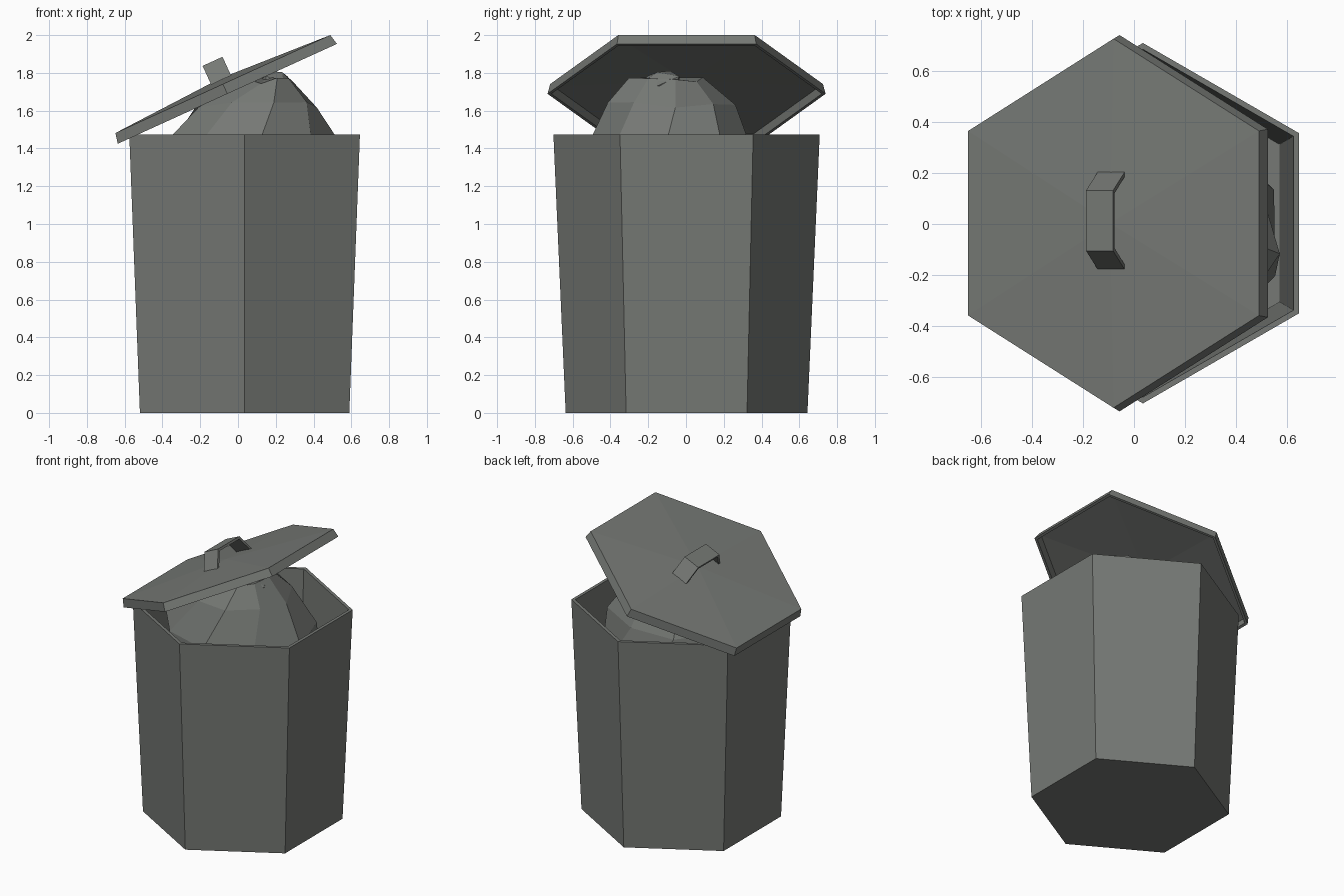
import bpy, bmesh, math, random
from mathutils import Matrix, Vector

if "Cube" in bpy.data.objects:
    bpy.data.objects.remove(bpy.data.objects["Cube"])

random.seed(4)


def material(name, rgb):
    m = bpy.data.materials.new(name)
    m.diffuse_color = (*rgb, 1)
    m.use_nodes = True
    m.node_tree.nodes["Principled BSDF"].inputs["Base Color"].default_value = m.diffuse_color
    return m


grey = material("dull grey", (0.18, 0.19, 0.177))


def finish(name, bm, matrix=Matrix()):
    bmesh.ops.remove_doubles(bm, verts=bm.verts, dist=1e-5)
    bmesh.ops.recalc_face_normals(bm, faces=bm.faces)
    me = bpy.data.meshes.new(name)
    bm.to_mesh(me)
    bm.free()
    me.materials.append(grey)
    ob = bpy.data.objects.new(name, me)
    ob.matrix_world = matrix
    bpy.context.collection.objects.link(ob)
    return ob


def loft(name, rings, matrix=Matrix()):
    """Join rings of equal point count; end rings may collapse to a point."""
    bm = bmesh.new()
    loops = [[bm.verts.new(p) for p in ring] for ring in rings]
    n = len(loops[0])
    for a, b in zip(loops, loops[1:]):
        for i in range(n):
            j = (i + 1) % n
            bm.faces.new((a[i], a[j], b[j], b[i]))
    return finish(name, bm, matrix)


def ellipse(n, cx, cy, rx, ry, z, jitter=0.0, start=math.pi / 2):
    pts = []
    for i in range(n):
        a = start + 2 * math.pi * i / n
        k = 1 + random.uniform(-jitter, jitter)
        pts.append((cx + rx * k * math.cos(a), cy + ry * k * math.sin(a),
                    z + random.uniform(-jitter, jitter) * 0.4))
    return pts


# Six-sided tapered can with a thin wall and a floor
can = [(0, 0), (0.64, 0), (0.705, 1.475), (0.68, 1.475), (0.617, 0.03), (0, 0.03)]
loft("can", [ellipse(6, 0.035, 0.003, r, r, z) for r, z in can])

# Lid: shallow hollow hexagonal cone with a rim, tilted to the left
tilt = Matrix.Translation((-0.08, 0.003, 1.741)) @ Matrix.Rotation(math.radians(-24.5), 4, 'Y')
lid = [(0, 0.033), (0.722, 0), (0.736, -0.057), (0.716, -0.057), (0.704, -0.014), (0, 0.018)]
loft("lid", [ellipse(6, 0, 0, r, r, z) for r, z in lid], tilt)

# Bent strap handle on the lid
strap = [(-0.192, 0.02), (-0.118, 0.132), (0.118, 0.132), (0.192, 0.02),
         (0.174, 0.02), (0.108, 0.116), (-0.108, 0.116), (-0.174, 0.02)]
bm = bmesh.new()
sides = [[bm.verts.new((x, y + 0.01, z)) for y, z in strap] for x in (-0.058, 0.058)]
for i in range(8):
    j = (i + 1) % 8
    bm.faces.new((sides[0][i], sides[0][j], sides[1][j], sides[1][i]))
for s in sides:
    for i in range(3):
        bm.faces.new((s[i], s[i + 1], s[6 - i], s[7 - i]))
finish("lid_handle", bm, tilt)

# Faceted rubbish bag bulging out of the can
bag = [(0.05, -0.06, 0, 0, 0.85), (0.05, -0.06, 0.34, 0.34, 0.92),
       (0.07, -0.06, 0.50, 0.48, 1.18), (0.06, -0.07, 0.49, 0.45, 1.40),
       (0.10, -0.09, 0.33, 0.34, 1.63), (0.15, -0.12, 0.13, 0.21, 1.76),
       (0.15, -0.12, 0, 0, 1.775)]
loft("rubbish_bag", [ellipse(9, *b, jitter=0.05 if 0 < b[2] else 0, start=0.2 * i)
                     for i, b in enumerate(bag)])

# Bunched knot of the bag, leaning to the right
bm = bmesh.new()
bmesh.ops.create_icosphere(bm, subdivisions=1, radius=1)
for v in bm.verts:
    v.co *= random.uniform(0.9, 1.12)
finish("bag_knot", bm, Matrix.Translation((0.21, -0.14, 1.745))
       @ Matrix.Rotation(math.radians(22), 4, 'Y') @ Matrix.Rotation(math.radians(12), 4, 'X')
       @ Matrix.Diagonal((0.11, 0.12, 0.062, 1)))
